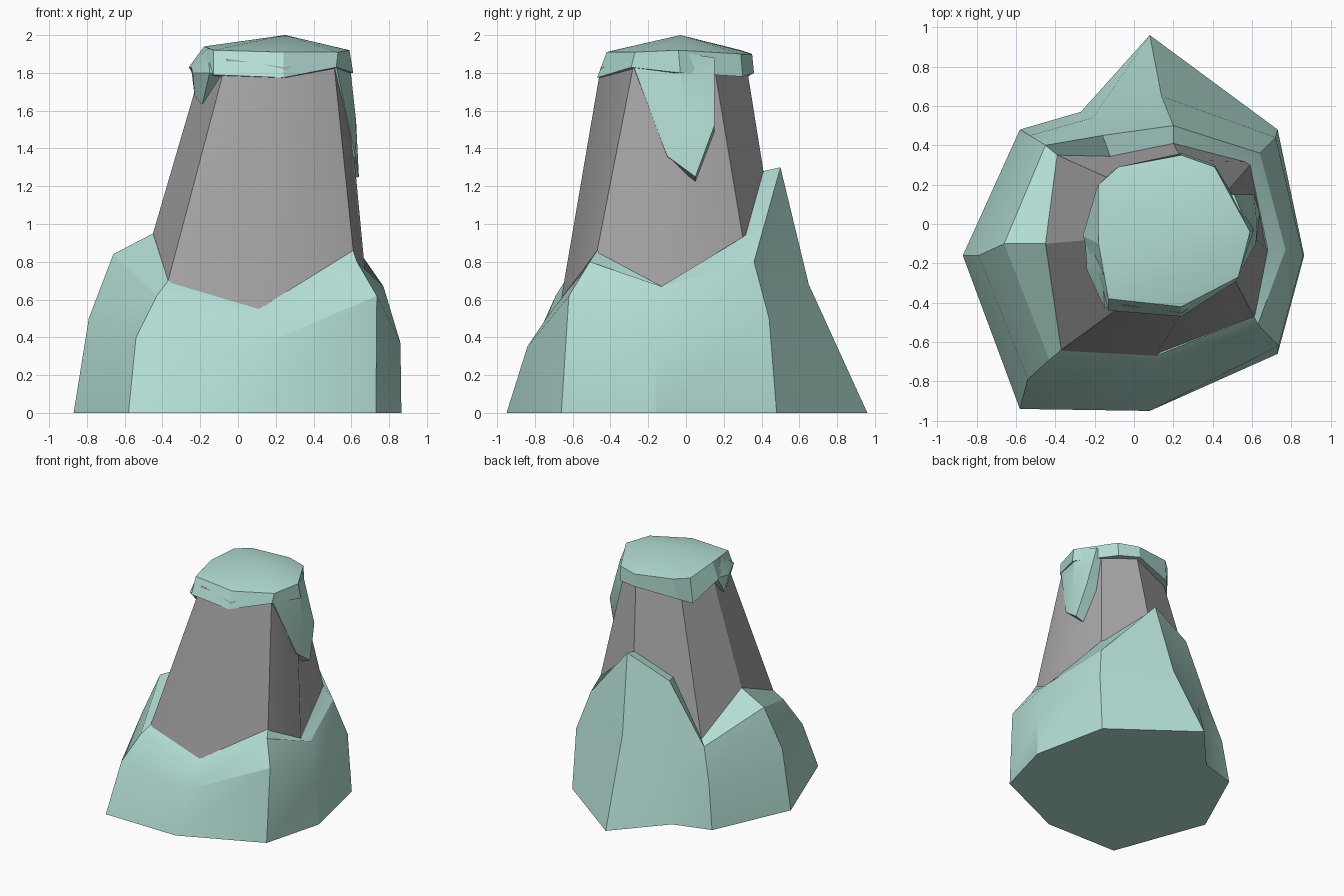
import bpy
import bmesh
import math
from mathutils import Vector

default_cube = bpy.data.objects.get("Cube")
if default_cube:
    bpy.data.objects.remove(default_cube, do_unlink=True)


def make_material(name, colour):
    material = bpy.data.materials.new(name)
    material.use_nodes = True
    material.diffuse_color = (*colour, 1)
    shader = next(n for n in material.node_tree.nodes if n.type == 'BSDF_PRINCIPLED')
    shader.inputs["Base Color"].default_value = (*colour, 1)
    return material


snow = make_material("pale mint snow", (0.45, 0.73, 0.66))
stone = make_material("grey stone", (0.39, 0.38, 0.38))


def finish(name, bm, material):
    """Turn a bmesh into a named object with smooth shading and sharp creases."""
    bmesh.ops.recalc_face_normals(bm, faces=bm.faces)
    mesh = bpy.data.meshes.new(name)
    bm.to_mesh(mesh)
    bm.free()
    mesh.materials.append(material)
    part = bpy.data.objects.new(name, mesh)
    bpy.context.collection.objects.link(part)
    bpy.ops.object.select_all(action='DESELECT')
    part.select_set(True)
    bpy.context.view_layer.objects.active = part
    bpy.ops.object.shade_smooth_by_angle(angle=math.radians(25))
    return part


def loft(name, columns, material, apex=None):
    """Skin upright columns of points around an axis, closing both ends."""
    bm = bmesh.new()
    grid = [[bm.verts.new(point) for point in column] for column in columns]
    for here, after in zip(grid, grid[1:] + grid[:1]):
        for i in range(len(here) - 1):
            bm.faces.new((here[i], after[i], after[i + 1], here[i + 1]))
    bm.faces.new([column[0] for column in reversed(grid)])
    if apex:
        tip = bm.verts.new(apex)
        for here, after in zip(grid, grid[1:] + grid[:1]):
            bm.faces.new((here[-1], after[-1], tip))
    else:
        bm.faces.new([column[-1] for column in grid])
    return finish(name, bm, material)


def drip(name, outline, offset, centre, material):
    """Thick tongue of snow: a domed outline carried back into the stone."""
    bm = bmesh.new()
    front = [bm.verts.new(point) for point in outline]
    back = [bm.verts.new(Vector(point) + Vector(offset)) for point in outline]
    middle = bm.verts.new(centre)
    count = len(outline)
    for i in range(count):
        j = (i + 1) % count
        bm.faces.new((front[i], front[j], middle))
        bm.faces.new((front[i], back[i], back[j], front[j]))
    bm.faces.new(back)
    return finish(name, bm, material)


# Snow drift around the foot: ground, belly, shoulder and inner rim per column
drift_columns = [
    [(-0.58, -0.94, 0), (-0.54, -0.79, 0.4), (-0.43, -0.69, 0.62), (-0.37, -0.64, 0.7)],
    [(0.08, -0.95, 0), (0.1, -0.84, 0.35), (0.12, -0.74, 0.5), (0.11, -0.67, 0.55)],
    [(0.73, -0.66, 0), (0.735, -0.62, 0.62), (0.63, -0.51, 0.8), (0.61, -0.47, 0.86)],
    [(0.865, -0.16, 0), (0.86, -0.16, 0.37), (0.77, -0.13, 0.67), (0.68, -0.13, 0.67)],
    [(0.73, 0.48, 0), (0.72, 0.44, 0.5), (0.64, 0.36, 0.8), (0.59, 0.3, 0.93)],
    [(0.08, 0.96, 0), (0.14, 0.65, 0.68), (0.2, 0.5, 1.3), (0.2, 0.41, 1.28)],
    [(-0.27, 0.57, 0), (-0.21, 0.54, 0.52), (-0.16, 0.45, 1.14), (-0.12, 0.34, 1.12)],
    [(-0.58, 0.48, 0), (-0.53, 0.45, 0.37), (-0.45, 0.4, 0.64), (-0.39, 0.35, 0.67)],
    [(-0.87, -0.16, 0), (-0.79, -0.16, 0.5), (-0.66, -0.1, 0.84), (-0.45, -0.1, 0.95)],
]
loft("snow_drift", drift_columns, snow, apex=(0.1, -0.05, 0.5))

# Stone pillar: straight edges rising from the drift rim into the cap
pillar_tops = [
    (-0.07, -0.42, 1.83), (0.24, -0.46, 1.78), (0.51, -0.28, 1.83), (0.57, -0.03, 1.83),
    (0.46, 0.15, 1.83), (0.24, 0.33, 1.78), (-0.1, 0.22, 1.8), (-0.21, -0.08, 1.77),
]
pillar_feet = [column[-1] for i, column in enumerate(drift_columns) if i != 6]
pillar_columns = []
for foot, top in zip(pillar_feet, pillar_tops):
    foot, top = Vector(foot), Vector(top)
    pillar_columns.append([foot.lerp(top, -0.1), foot.lerp(top, 1.04)])
loft("stone_pillar", pillar_columns, stone)

# Snow cap: hanging lower edge, upper rim and a low peak
cap_columns = [
    [(-0.13, -0.44, 1.79), (-0.13, -0.38, 1.92)],
    [(0.24, -0.47, 1.775), (0.24, -0.42, 1.91)],
    [(0.52, -0.29, 1.83), (0.53, -0.27, 1.91)],
    [(0.61, -0.03, 1.8), (0.59, -0.04, 1.92)],
    [(0.41, 0.3, 1.78), (0.41, 0.29, 1.9)],
    [(0.24, 0.36, 1.8), (0.24, 0.35, 1.9)],
    [(-0.11, 0.27, 1.75), (-0.08, 0.29, 1.92)],
    [(-0.19, 0.18, 1.7), (-0.18, 0.2, 1.92)],
    [(-0.26, -0.06, 1.83), (-0.18, -0.1, 1.94)],
]
loft("snow_cap", cap_columns, snow, apex=(0.25, -0.03, 2))

# Long tongue of snow on one side, short one on the other
drip("long_drip",
     [(0.52, -0.28, 1.84), (0.62, -0.1, 1.36), (0.64, 0.05, 1.25),
      (0.61, 0.15, 1.52), (0.51, 0.15, 1.88), (0.585, -0.04, 1.91)],
     (-0.12, 0, -0.04), (0.625, 0, 1.55), snow)
drip("short_drip",
     [(-0.25, -0.06, 1.84), (-0.23, -0.18, 1.68), (-0.19, -0.25, 1.63),
      (-0.15, -0.43, 1.8), (-0.16, -0.24, 1.93)],
     (0.1, 0.03, 0), (-0.24, -0.23, 1.8), snow)
